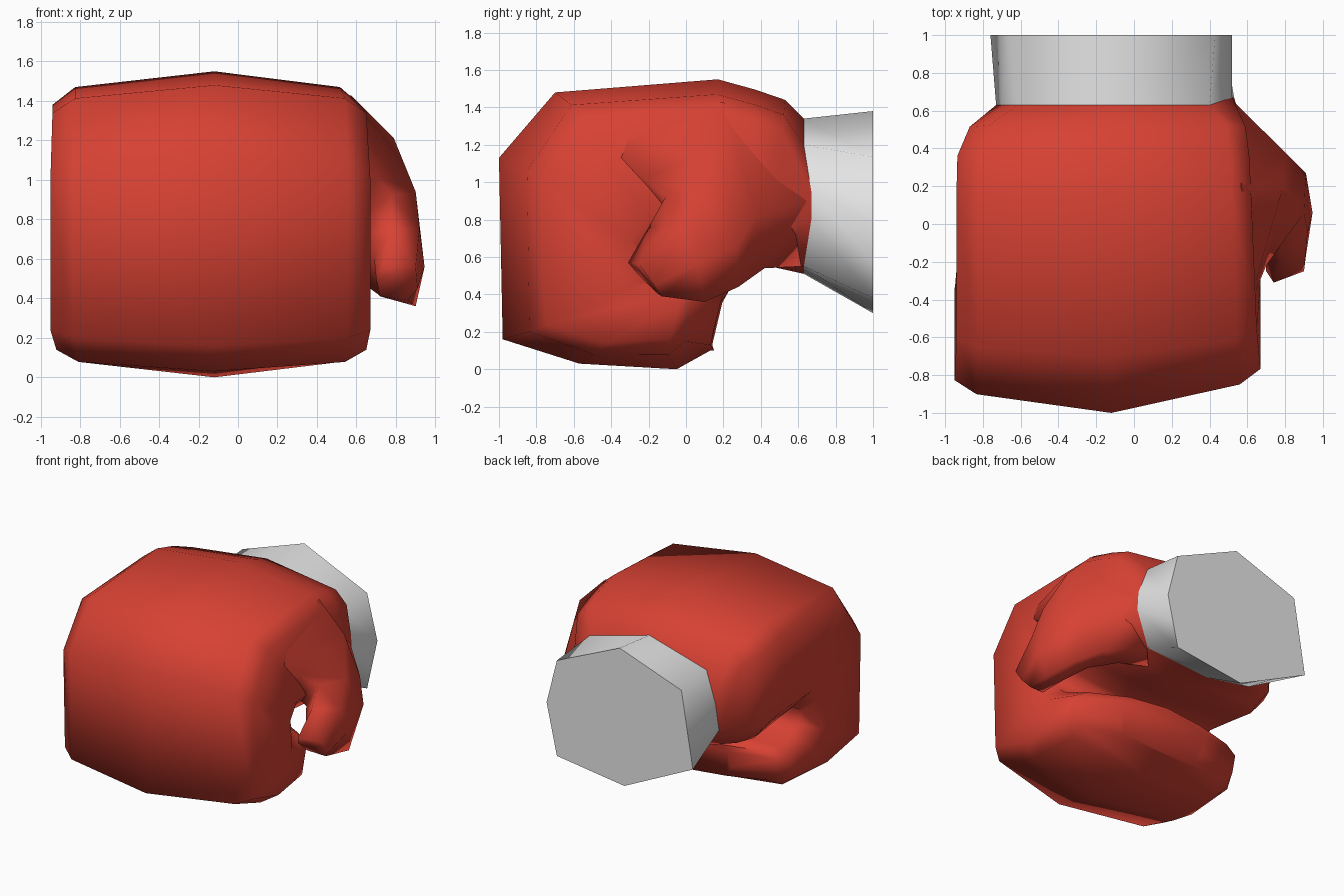
import bpy, bmesh, math
from mathutils import Vector

cube = bpy.data.objects.get("Cube")
if cube:
    bpy.data.objects.remove(cube, do_unlink=True)


def make_material(name, color):
    mat = bpy.data.materials.new(name)
    mat.use_nodes = True
    mat.diffuse_color = color
    mat.node_tree.nodes["Principled BSDF"].inputs["Base Color"].default_value = color
    return mat


def loft(name, rings, mat, cap_start=True, angle=75):
    """Skin a list of equal-length point rings and cap the ends."""
    bm = bmesh.new()
    loops = [[bm.verts.new(p) for p in ring] for ring in rings]
    n = len(loops[0])
    for a, b in zip(loops, loops[1:]):
        for i in range(n):
            j = (i + 1) % n
            bm.faces.new((a[i], a[j], b[j], b[i]))
    if cap_start:
        bm.faces.new(loops[0])
    bm.faces.new(loops[-1])
    bmesh.ops.recalc_face_normals(bm, faces=bm.faces)
    mesh = bpy.data.meshes.new(name)
    bm.to_mesh(mesh)
    bm.free()
    mesh.materials.append(mat)
    obj = bpy.data.objects.new(name, mesh)
    bpy.context.collection.objects.link(obj)
    bpy.ops.object.select_all(action="DESELECT")
    obj.select_set(True)
    bpy.context.view_layer.objects.active = obj
    bpy.ops.object.shade_smooth_by_angle(angle=math.radians(angle))
    return obj


red = make_material("red leather", (0.68, 0.053, 0.033, 1))
white = make_material("white cuff", (0.8, 0.8, 0.8, 1))

MID = -0.12  # x of the ridge line over the knuckles

# Wrist opening and flared cuff end, as (x, z) outlines
wrist = [(MID, 1.34), (.4, 1.2), (.52, .95), (.53, .8), (.4, .55),
         (-.16, .51), (-.55, .58), (-.73, .75), (-.7, .95), (-.62, 1.2)]
flare = [(MID, 1.38), (.43, 1.135), (.52, .78), (.475, .58), (.43, .38),
         (-.16, .3), (-.46, .445), (-.76, .59), (-.71, .89), (-.66, 1.19)]
wrist_ring = [(x, .67 if x > .5 else .63, z) for x, z in wrist]
flare_ring = [(x, 1, z) for x, z in flare]
loft("cuff", [wrist_ring, flare_ring], white, cap_start=False)


def hand_ring(outer, inner, low_x, high_x, bevel, low_shift=0, high_shift=0):
    """Rounded section of the curled hand; the shifts slide its two sides along y."""
    o, i = Vector(outer), Vector(inner)
    length = (i - o).length
    half = [(.86, bevel / length), (1, (bevel + .09) / length), (1, .8), (.86, .95)]

    def point(edge, shift, frac, t):
        y, z = o.lerp(i, t)
        return (MID + (edge - MID) * frac, y + shift * frac, z)
    return ([point(MID, 0, 0, 0)] + [point(high_x, high_shift, f, t) for f, t in half]
            + [point(MID, 0, 0, 1)]
            + [point(low_x, low_shift, f, t) for f, t in reversed(half)])


# Hand curling from the wrist over the knuckles to the fingertips
stations = [
    ((.53, 1.44), (.45, .55), -.87, .59, .08),
    ((.37, 1.495), (.32, .55), -.935, .61, .08),
    ((.17, 1.55), (.12, .58), -.94, .62, .08),
    ((-.7, 1.48), (-.13, .62), -.94, .65, .08, 0, .05),
    ((-1, 1.13), (-.2, .58), -.95, .67, .12, 0, .06),
    ((-.98, .16), (-.18, .52), -.95, .67, .1, 0, .06),
    ((-.57, .03), (-.1, .47), -.92, .65, .07, 0, .03),
    ((-.05, 0), (.07, .44), -.91, .62, .08, -.04, -.08),
    ((.13, .1), (.21, .42), -.86, .58, .05, -.09, -.17),
    ((.15, .1), (.23, .42), -.5, .26, .03, -.02, -.03),
]
loft("hand", [wrist_ring] + [hand_ring(*s) for s in stations], red, cap_start=False)

# Thumb from its broad root to its tip; each ring runs
# front edge, upper outer, rear outer, bottom, inner rear, inner front
thumb = [
    [(.6, -.46, 1.23), (.57, .2, 1.43), (.525, .65, .9),
     (.4, .62, .55), (.2, .4, .57), (.4, -.15, .8)],
    [(.7, -.22, 1.02), (.79, .2, 1.21), (.8, .38, .82),
     (.62, .42, .54), (.4, .3, .57), (.55, -.05, .75)],
    [(.78, -.11, .92), (.9, .06, .94), (.91, .27, .66),
     (.8, .28, .44), (.6, .2, .5), (.64, -.06, .7)],
    [(.78, -.2, .76), (.92, -.04, .75), (.945, .06, .56),
     (.9, .1, .36), (.71, .06, .42), (.69, -.14, .6)],
    [(.74, -.31, .57), (.9, -.25, .56), (.91, -.17, .45),
     (.86, -.13, .39), (.72, -.16, .41), (.7, -.25, .5)],
]
loft("thumb", thumb, red, angle=110)
